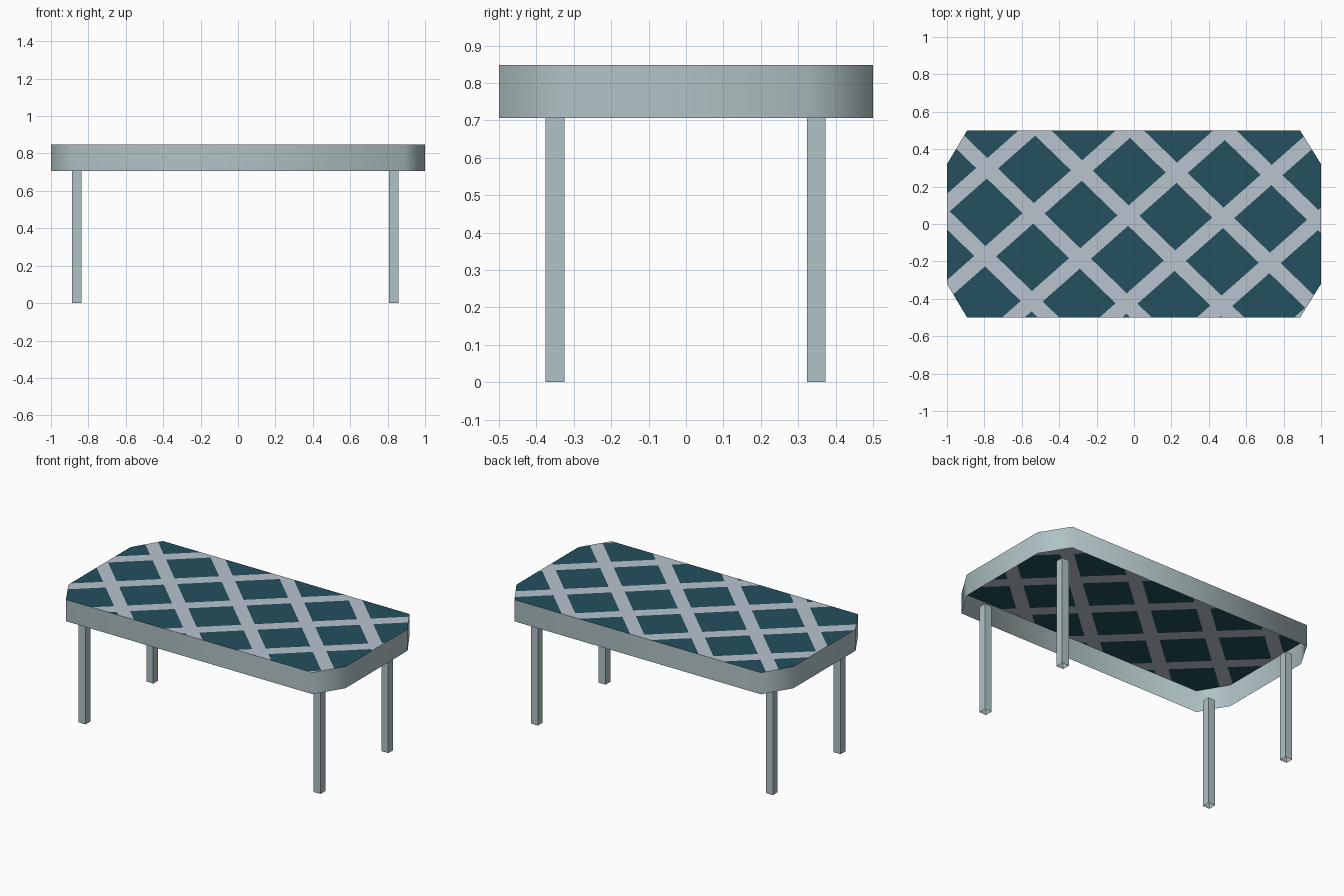
import bpy, bmesh, math
from mathutils import Vector

if "Cube" in bpy.data.objects:
    bpy.data.objects.remove(bpy.data.objects["Cube"])

TOP_Z, RIM_Z = 0.848, 0.707
STRIPE = 0.08


def material(name, rgb):
    m = bpy.data.materials.new(name)
    m.diffuse_color = (*rgb, 1)
    m.use_nodes = True
    m.node_tree.nodes["Principled BSDF"].inputs["Base Color"].default_value = m.diffuse_color
    return m


frame_grey = material("pale grey green", (0.434, 0.540, 0.558))
tile_teal = material("dark teal", (0.017, 0.080, 0.112))
stripe_grey = material("light blue grey", (0.480, 0.540, 0.615))


def add_object(name, bm, mats):
    mesh = bpy.data.meshes.new(name)
    bm.to_mesh(mesh)
    bm.free()
    for m in mats:
        mesh.materials.append(m)
    ob = bpy.data.objects.new(name, mesh)
    bpy.context.collection.objects.link(ob)
    return ob


def tube(bm, outline, z0, z1):
    """Open-ended wall around a counter-clockwise outline."""
    low = [bm.verts.new((x, y, z0)) for x, y in outline]
    high = [bm.verts.new((x, y, z1)) for x, y in outline]
    n = len(outline)
    for i in range(n):
        j = (i + 1) % n
        bm.faces.new((low[i], low[j], high[j], high[i]))


# Rectangle with cut corners
outline = [(1, -0.32), (1, 0.32), (0.888, 0.5), (-0.892, 0.5),
           (-1, 0.32), (-1, -0.32), (-0.892, -0.5), (0.888, -0.5)]

# Apron: thin wall, ends softly shaded into the cut corners
bm = bmesh.new()
tube(bm, outline, RIM_Z, TOP_Z)
for f in bm.faces:
    f.smooth = True
for e in bm.edges:
    e.smooth = len(e.link_faces) == 2 and e.calc_face_angle() < math.radians(40)
add_object("apron", bm, [frame_grey])

# Tabletop: one sheet cut along both sides of every diagonal stripe
centre = Vector((-0.03, 0.045))
across, up = Vector((0.507, -0.012)), Vector((0.01, 0.47))
a, b = (across + up) / 2, (across - up) / 2
families = []
for d in (a, b):
    normal = Vector((-d.y, d.x)).normalized()
    spacing = abs(a.x * b.y - a.y * b.x) / d.length
    families.append((normal, spacing))

bm = bmesh.new()
bm.faces.new([bm.verts.new((x, y, TOP_Z)) for x, y in outline])
for normal, spacing in families:
    for k in range(-5, 6):
        for side in (-0.5, 0.5):
            p = centre + normal * (k * spacing + side * STRIPE)
            bmesh.ops.bisect_plane(
                bm, geom=bm.verts[:] + bm.edges[:] + bm.faces[:], dist=1e-5,
                plane_co=(p.x, p.y, TOP_Z), plane_no=(normal.x, normal.y, 0))
for f in bm.faces:
    q = f.calc_center_median().xy - centre
    for normal, spacing in families:
        d = q.dot(normal)
        if abs(d - round(d / spacing) * spacing) < STRIPE / 2:
            f.material_index = 1
add_object("tabletop", bm, [tile_teal, stripe_grey])

# Four square legs, open at the ends
for end, x in (("left", -0.863), ("right", 0.833)):
    for side, y in (("front", -0.35), ("back", 0.348)):
        bm = bmesh.new()
        h = 0.025
        tube(bm, [(x - h, y - h), (x + h, y - h), (x + h, y + h), (x - h, y + h)],
             0, RIM_Z)
        add_object(f"{side}_{end}_leg", bm, [frame_grey])
